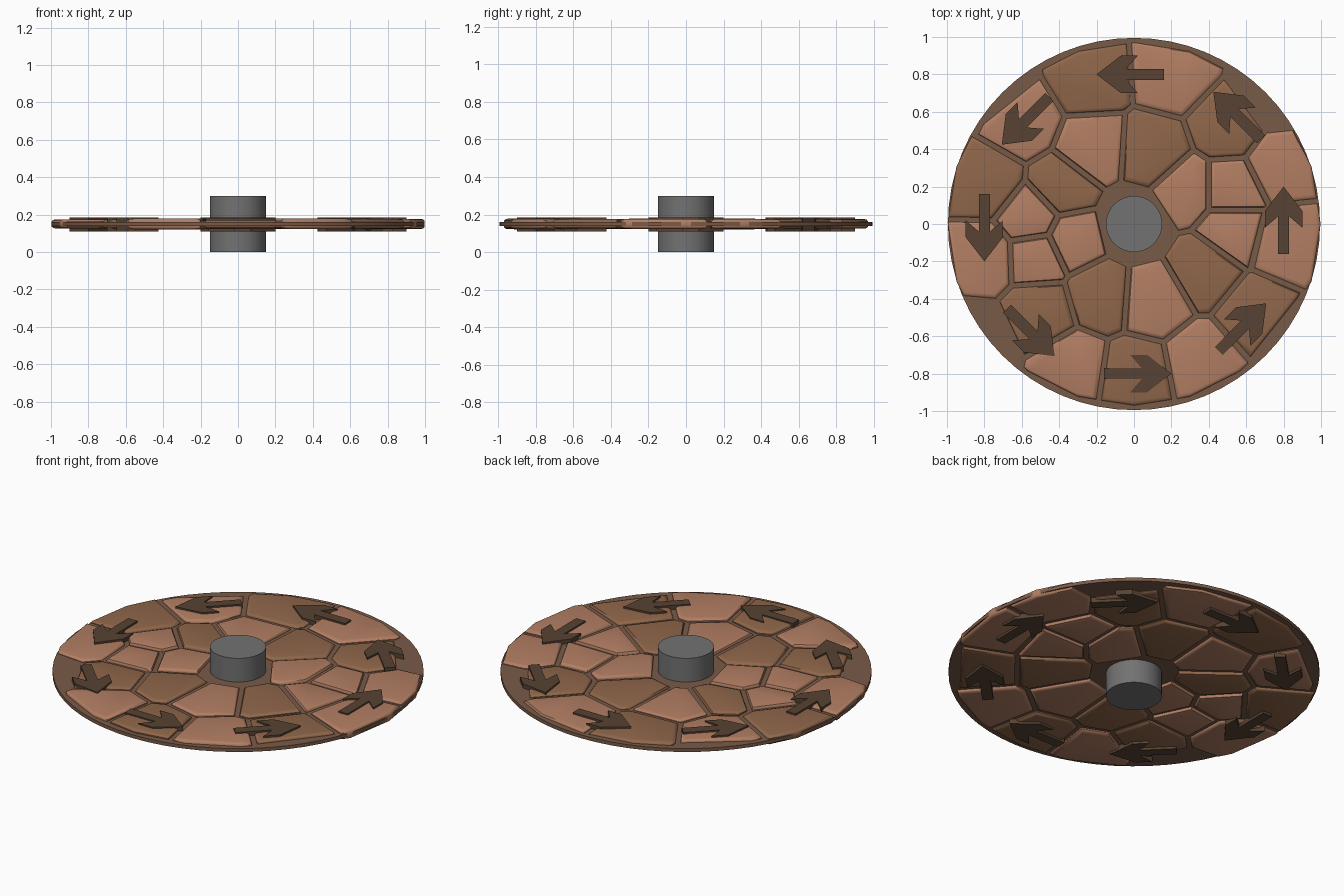
import bpy, bmesh, math, random
from mathutils import Vector, Matrix

if "Cube" in bpy.data.objects:
    bpy.data.objects.remove(bpy.data.objects["Cube"])

random.seed(4)
MID = 0.15  # height of the disc's middle plane


def material(name, rgb):
    m = bpy.data.materials.new(name)
    m.diffuse_color = (*rgb, 1)
    m.use_nodes = True
    m.node_tree.nodes["Principled BSDF"].inputs["Base Color"].default_value = m.diffuse_color
    return m


LIGHT = material("light_stone", (0.45, 0.21, 0.125))
DARK = material("dark_stone", (0.28, 0.135, 0.07))
GROUT = material("grout", (0.19, 0.105, 0.065))
ARROW = material("arrow_brown", (0.095, 0.055, 0.032))
METAL = material("hub_grey", (0.17, 0.17, 0.17))


def loft(name, rings, mat):
    """Skin stacked rings of points and cap both ends."""
    bm = bmesh.new()
    vs = [[bm.verts.new(p) for p in r] for r in rings]
    n = len(rings[0])
    for lo, hi in zip(vs, vs[1:]):
        for i in range(n):
            j = (i + 1) % n
            bm.faces.new((lo[i], lo[j], hi[j], hi[i]))
    bm.faces.new(vs[0][::-1])
    bm.faces.new(vs[-1])
    bmesh.ops.recalc_face_normals(bm, faces=bm.faces)
    me = bpy.data.meshes.new(name)
    bm.to_mesh(me)
    bm.free()
    me.materials.append(mat)
    ob = bpy.data.objects.new(name, me)
    bpy.context.collection.objects.link(ob)
    return ob


def circle(r, n):
    return [Vector((r * math.cos(2 * math.pi * i / n), r * math.sin(2 * math.pi * i / n)))
            for i in range(n)]


def at(points, z, scale=1):
    c = sum(points, Vector((0, 0))) / len(points)
    return [(*(c + (p - c) * scale), z) for p in points]


def clip(poly, point, normal):
    """Keep the part of poly behind the line through point."""
    out = []
    for a, b in zip(poly, poly[1:] + poly[:1]):
        da, db = (a - point).dot(normal), (b - point).dot(normal)
        if da <= 0:
            out.append(a)
        if da * db < 0:
            out.append(a.lerp(b, da / (da - db)))
    return out


def tidy(poly):
    return [p for i, p in enumerate(poly) if (p - poly[i - 1]).length > 0.012]


# hub and thin backing disc
smooth = []
c = circle(0.15, 48)
smooth.append(loft("hub", [at(c, 0), at(c, 0.3)], METAL))
c = circle(0.995, 64)
smooth.append(loft("backing_disc", [at(c, MID - 0.01), at(c, MID + 0.01)], GROUT))

# paving stones: cell centres with shade (0 light, 1 dark, 2 left empty)
SEEDS = [
    (0.21, 0.80, 0), (-0.24, 0.77, 1), (-0.60, 0.55, 0), (-0.79, 0.22, 1),
    (-0.80, -0.18, 0), (-0.50, -0.47, 1), (-0.33, -0.76, 0), (0, -0.81, 1),
    (0.37, -0.74, 0), (0.66, -0.48, 1), (0.82, -0.10, 0), (0.78, 0.31, 0),
    (0.50, 0.52, 1),
    (0.10, 0.38, 1), (-0.22, 0.40, 0), (-0.38, 0.19, 1), (-0.55, 0.03, 0),
    (-0.33, -0.08, 0), (-0.52, -0.17, 0), (-0.18, -0.38, 1), (0.10, -0.40, 0),
    (0.37, -0.24, 1), (0.52, -0.03, 0), (0.28, 0.18, 0), (0.52, 0.18, 0),
    (0, 0, 2), (0.86, -0.64, 2), (-0.84, -0.63, 2), (0.74, 0.70, 2), (-0.76, 0.75, 2),
]
for k, (x, y, shade) in enumerate(SEEDS):
    if shade == 2:
        continue
    s = Vector((x, y))
    poly = circle(0.998 if abs(y) < 0.4 else 0.97, 20)
    for ox, oy, _ in SEEDS:
        o = Vector((ox, oy))
        if o != s:
            n = (o - s).normalized()
            poly = clip(poly, (s + o) / 2 - n * 0.014, n)
    poly = tidy(poly)
    h = random.uniform(0.024, 0.029)
    profile = [(0.88, -h), (0.96, -h + 0.003), (1, -h + 0.011),
               (1, h - 0.011), (0.96, h - 0.003), (0.88, h)]
    smooth.append(loft(f"paving_stone_{k + 1:02d}",
                       [at(poly, MID + z, f) for f, z in profile],
                       DARK if shade else LIGHT))

# eight arrows running counter-clockwise, showing on both faces
half = [(0.03, -0.16), (0.03, 0.04), (0.10, -0.02), (0.10, 0.07), (0, 0.20)]
outline = [Vector(p) for p in half] + [Vector((-x, y)) for x, y in half[-2::-1]]
for k in range(8):
    ob = loft(f"arrow_{k + 1}", [at(outline, -0.04), at(outline, 0.035)], ARROW)
    ob.matrix_world = (Matrix.Rotation(k * math.pi / 4, 4, 'Z')
                       @ Matrix.Translation((0.8, 0, MID)))

# soft shading on stones, disc and hub
bpy.ops.object.select_all(action='DESELECT')
for ob in smooth:
    ob.select_set(True)
bpy.context.view_layer.objects.active = smooth[0]
bpy.ops.object.shade_smooth_by_angle(angle=math.radians(40))
